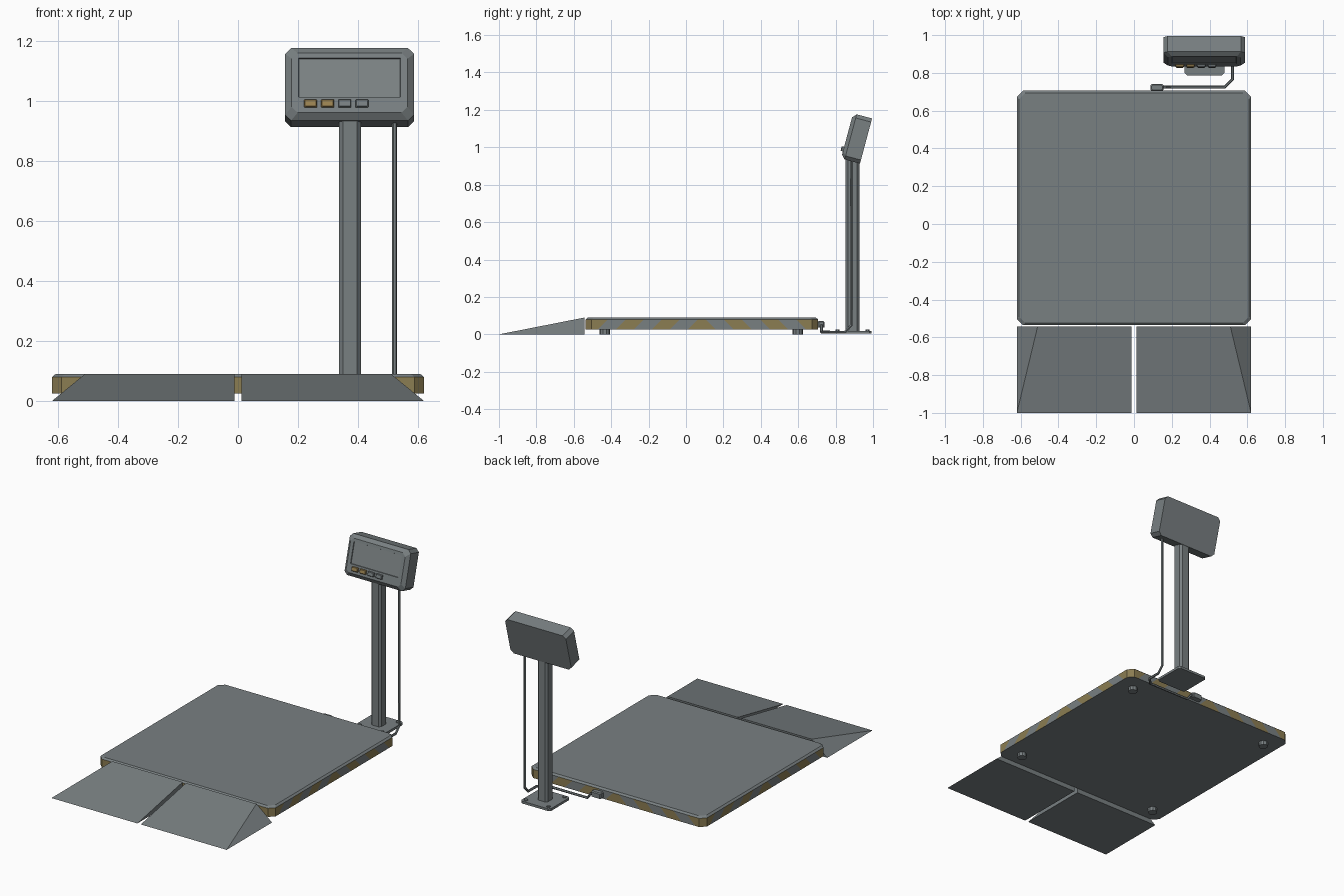
import bpy, bmesh, math
from mathutils import Vector

cube = bpy.data.objects.get("Cube")
if cube:
    bpy.data.objects.remove(cube, do_unlink=True)


def material(name, rgb):
    m = bpy.data.materials.new(name)
    m.use_nodes = True
    m.diffuse_color = (*rgb, 1)
    bsdf = m.node_tree.nodes["Principled BSDF"]
    bsdf.inputs["Base Color"].default_value = (*rgb, 1)
    bsdf.inputs["Roughness"].default_value = 0.7
    return m


GREY = material("steel grey", (0.19, 0.215, 0.222))
YELLOW = material("hazard yellow", (0.26, 0.205, 0.085))
SCREEN = material("screen grey", (0.2, 0.225, 0.23))
AMBER = material("amber button", (0.32, 0.22, 0.08))


def finish(bm, name, mats, loc=(0, 0, 0), tilt=0):
    bmesh.ops.recalc_face_normals(bm, faces=bm.faces)
    me = bpy.data.meshes.new(name)
    bm.to_mesh(me)
    bm.free()
    for m in mats:
        me.materials.append(m)
    ob = bpy.data.objects.new(name, me)
    ob.location = loc
    ob.rotation_euler.x = tilt
    bpy.context.collection.objects.link(ob)
    return ob


def slab(w, d, h, corner, inset=0, bevel=0):
    """Box standing on z = 0 with cut corners and an optional top chamfer."""
    def ring(bm, grow, z):
        a, b, c = w / 2 - grow, d / 2 - grow, corner
        pts = [(a, c - b), (a, b - c), (a - c, b), (c - a, b),
               (-a, b - c), (-a, c - b), (c - a, -b), (a - c, -b)]
        return [bm.verts.new((x, y, z)) for x, y in pts]

    bm = bmesh.new()
    rings = [ring(bm, 0, 0), ring(bm, 0, h - bevel)]
    if bevel:
        rings.append(ring(bm, inset, h))
    for low, high in zip(rings, rings[1:]):
        for i in range(8):
            j = (i + 1) % 8
            bm.faces.new((low[i], low[j], high[j], high[i]))
    bm.faces.new(rings[0][::-1])
    bm.faces.new(rings[-1])
    bm.normal_update()
    return bm


def cut(bm, faces, point, normal):
    """Slice only the chosen faces along a plane."""
    edges = {e for f in faces for e in f.edges}
    bmesh.ops.bisect_plane(bm, geom=list(faces) + list(edges),
                           plane_co=point, plane_no=normal)
    bm.normal_update()


def cylinder(name, r, h, sides, loc):
    bm = bmesh.new()
    bmesh.ops.create_cone(bm, cap_ends=True, segments=sides, radius1=r,
                          radius2=r, depth=h)
    return finish(bm, name, [GREY], loc)


# Weighing platform with mirrored slanted hazard stripes round its rim
PERIOD, MID = 0.193, 0.0275
bm = slab(1.24, 1.242, 0.065, 0.032, 0.012, 0.01)


def rim(axis):
    return [f for f in bm.faces
            if abs(f.normal.z) < 0.1 and abs(f.normal[1 - axis]) > 0.99]


for axis in (0, 1):
    for sign in (-1, 1):
        for k in range(6):
            point, normal = Vector((0, 0, MID)), Vector((0, 0, 1))
            point[axis] = sign * PERIOD * (0.25 + k / 2)
            normal[axis] = sign
            cut(bm, rim(axis), point, normal)
for axis in (0, 1):
    for f in rim(axis):
        c = f.calc_center_median()
        v = (abs(c[axis]) + c.z - MID) / PERIOD
        f.material_index = int(abs(v - round(v)) < 0.25)
for f in bm.faces:
    if abs(f.normal.z) < 0.1 and abs(f.normal.x * f.normal.y) > 0.2:
        f.material_index = 1
finish(bm, "platform", [GREY, YELLOW], (0, 0.085, 0.025))

# Feet under the platform corners
for x in (-0.51, 0.51):
    for y in (-0.435, 0.597):
        cylinder("platform_foot", 0.028, 0.03, 10, (x, y, 0.015))

# Two entry ramps
for side, s in (("left", 1), ("right", -1)):
    bm = bmesh.new()
    pts = [(0.012, -1, 0), (0.62, -1, 0), (0.62, -0.542, 0),
           (0.012, -0.542, 0), (0.012, -0.542, 0.09), (0.51, -0.542, 0.09)]
    a, b, c, d, e, f = [bm.verts.new((s * x, y, z)) for x, y, z in pts]
    for face in ((a, b, c, d), (a, b, f, e), (b, c, f), (d, c, f, e), (a, d, e)):
        bm.faces.new(face)
    finish(bm, side + "_ramp", [GREY])

# Column, base plate and bolts
PX, PY = 0.373, 0.89
finish(slab(0.073, 0.073, 0.925, 0.013), "column", [GREY], (PX, PY, 0.01))
finish(slab(0.21, 0.205, 0.015, 0.012), "column_base", [GREY], (PX, PY, 0.004))
for x in (-0.08, 0.08):
    for y in (-0.08, 0.08):
        cylinder("base_bolt", 0.011, 0.012, 6, (PX + x, PY + y, 0.02))

# Tilted display housing with a recessed screen
TILT = math.radians(75)
DEPTH, SW, SH, SY = 0.105, 0.17, 0.067, 0.018
bm = slab(0.43, 0.25, DEPTH, 0.02, 0.022, 0.02)
for point, normal in (((0, SY + SH, 0), (0, 1, 0)), ((0, SY - SH, 0), (0, 1, 0)),
                      ((SW, 0, 0), (1, 0, 0)), ((-SW, 0, 0), (1, 0, 0))):
    front = [f for f in bm.faces if f.normal.z > 0.99]
    cut(bm, front, point, normal)
for f in list(bm.faces):
    c = f.calc_center_median()
    if f.normal.z > 0.99 and abs(c.x) < 0.05 and abs(c.y - SY) < 0.02:
        bmesh.ops.inset_individual(bm, faces=[f], thickness=0.002, depth=-0.005)
        f.material_index = 1
housing = finish(bm, "display_housing", [GREY, SCREEN], (PX - 0.001, 0.9625, 1.0335), TILT)

# Row of buttons below the screen
for i in range(4):
    bm = slab(0.043, 0.026, 0.016, 0.002, 0.003, 0.004)
    button = finish(bm, "button", [AMBER if i < 2 else GREY])
    button.parent = housing
    button.location = (-0.13 + i * 0.057, -0.073, DEPTH - 0.003)

# Junction box on the back rim
finish(slab(0.068, 0.036, 0.035, 0.006, 0.005, 0.006), "junction_box",
       [GREY], (0.122, 0.722, 0.036))

# Cable from the junction box up to the display
path = [(0.13, 0.725, 0.05), (0.165, 0.725, 0.045), (0.19, 0.725, 0.012),
        (0.48, 0.725, 0.012), (0.522, 0.767, 0.012), (0.522, 0.85, 0.012),
        (0.522, 0.885, 0.05), (0.522, 0.885, 0.94)]
curve = bpy.data.curves.new("cable", "CURVE")
curve.dimensions = "3D"
curve.bevel_depth = 0.008
curve.bevel_resolution = 1
curve.use_fill_caps = True
spline = curve.splines.new("POLY")
spline.points.add(len(path) - 1)
for p, co in zip(spline.points, path):
    p.co = (*co, 1)
spline.use_smooth = False
curve.materials.append(GREY)
bpy.context.collection.objects.link(bpy.data.objects.new("cable", curve))
